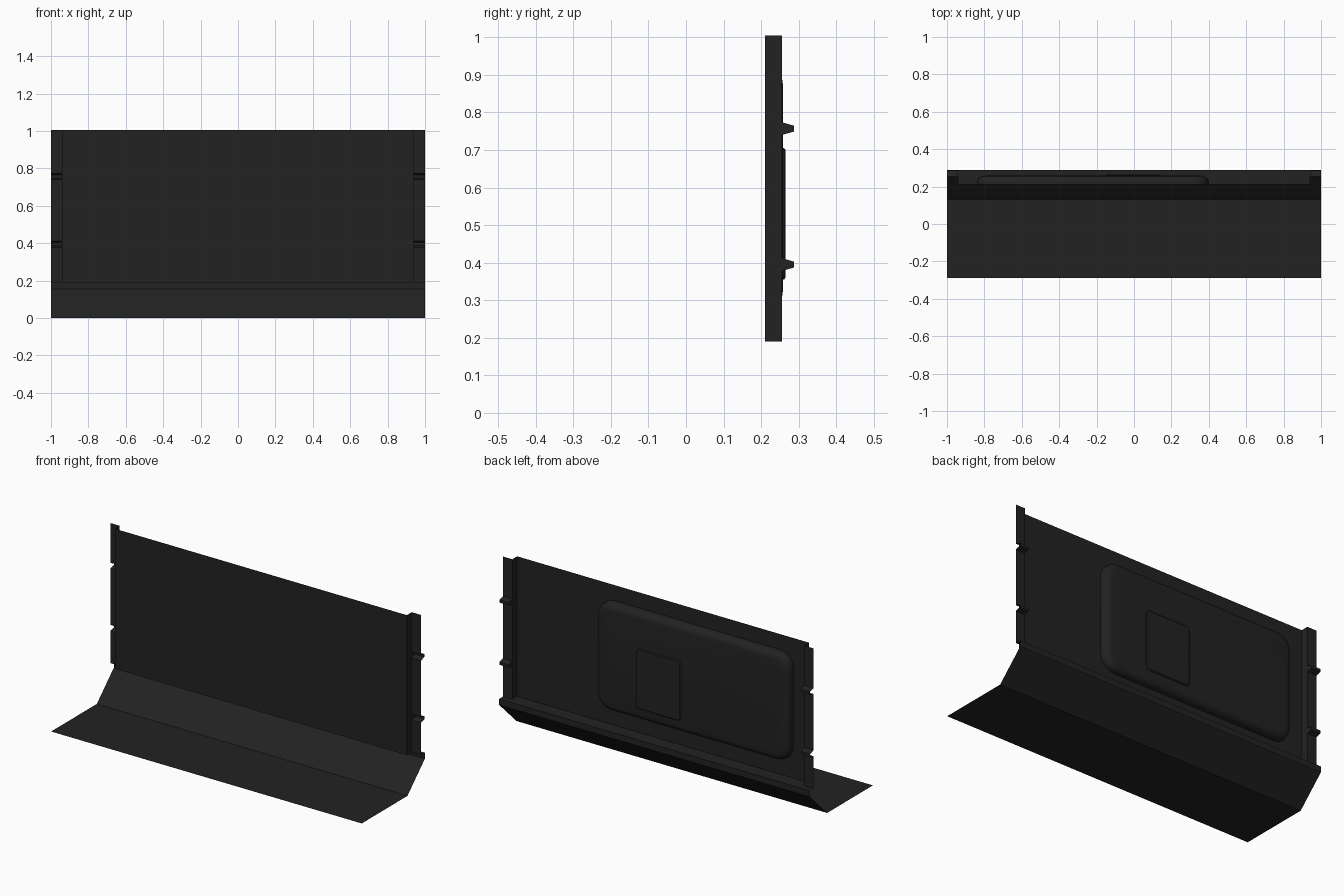
import bpy, bmesh, math

old = bpy.data.objects.get("Cube")
if old:
    bpy.data.objects.remove(old, do_unlink=True)

COLOR = (0.016, 0.016, 0.016, 1)
mat = bpy.data.materials.new("charcoal")
mat.use_nodes = True
mat.diffuse_color = COLOR
bsdf = mat.node_tree.nodes["Principled BSDF"]
bsdf.inputs["Base Color"].default_value = COLOR

# Main dimensions
HALF, INNER = 1.0, 0.94
WALL_Y, FLANGE_Y, TAB_Y, REAR_Y = 0.21, 0.255, 0.287, 0.29
BASE_Z, TOP_Z = 0.19, 1.005


def finish(name, bm, smooth=False):
    mesh = bpy.data.meshes.new(name)
    bm.to_mesh(mesh)
    bm.free()
    obj = bpy.data.objects.new(name, mesh)
    bpy.context.collection.objects.link(obj)
    mesh.materials.append(mat)
    if smooth:
        bpy.ops.object.select_all(action='DESELECT')
        obj.select_set(True)
        bpy.context.view_layer.objects.active = obj
        bpy.ops.object.shade_smooth_by_angle(angle=math.radians(35))
    return obj


def sheet(name, path, x0, x1):
    """Thin sheet: a (y, z) path swept along x."""
    bm = bmesh.new()
    rows = [[bm.verts.new((x, y, z)) for x in (x0, x1)] for y, z in path]
    for a, b in zip(rows, rows[1:]):
        bm.faces.new((a[0], a[1], b[1], b[0]))
    return finish(name, bm)


def plate(name, points):
    """Single flat polygon."""
    bm = bmesh.new()
    bm.faces.new([bm.verts.new(p) for p in points])
    return finish(name, bm)


def rounded_rect(x0, x1, z0, z1, r, y, steps=6):
    pts = []
    corners = [(x1 - r, z1 - r), (x0 + r, z1 - r), (x0 + r, z0 + r), (x1 - r, z0 + r)]
    for i, (cx, cz) in enumerate(corners):
        for s in range(steps + 1):
            a = math.pi / 2 * (i + s / steps)
            pts.append((cx + r * math.cos(a), y, cz + r * math.sin(a)))
    return pts


def raised_pad(name, x0, x1, z0, z1, r, layers):
    """Rounded pad on the back, lofted through (inset, y) layers."""
    bm = bmesh.new()
    loops = [[bm.verts.new(p) for p in
              rounded_rect(x0 + i, x1 - i, z0 + i, z1 - i, r - i, y)] for i, y in layers]
    for a, b in zip(loops, loops[1:]):
        for k in range(len(a)):
            n = (k + 1) % len(a)
            bm.faces.new((a[k], a[n], b[n], b[k]))
    bm.faces.new(loops[-1])
    bmesh.ops.recalc_face_normals(bm, faces=bm.faces)
    return finish(name, bm, True)


# Main wall, floor flap with sloped riser and rear lip
sheet("back_wall", [(WALL_Y, BASE_Z), (WALL_Y, TOP_Z)], -INNER, INNER)
sheet("floor_flap", [(-REAR_Y, 0), (0.13, 0), (REAR_Y, 0.155), (REAR_Y, BASE_Z)], -HALF, HALF)

# Ledge behind the wall, notched around the side flanges
ledge = [(HALF, REAR_Y), (HALF, FLANGE_Y), (INNER, FLANGE_Y), (INNER, WALL_Y)]
outline = ledge + [(-x, y) for x, y in reversed(ledge)]
plate("rear_ledge", [(x, y, BASE_Z) for x, y in reversed(outline)])

# Side flanges with two pressed grooves each
edge = [(FLANGE_Y, BASE_Z)]
for zc in (0.395, 0.757):
    edge += [(FLANGE_Y, zc - 0.017), (TAB_Y, zc - 0.008),
             (TAB_Y, zc + 0.008), (FLANGE_Y, zc + 0.017)]
edge.append((FLANGE_Y, TOP_Z))
for label, side in (("left", 1), ("right", -1)):
    xs = sorted((side * INNER, side * HALF))
    sheet(label + "_flange", edge, *xs)
    web = [(WALL_Y, TOP_Z), (WALL_Y, BASE_Z)] + edge
    plate(label + "_side_web", [(side * INNER, y, z) for y, z in web[::side]])

# Raised panel on the back and the small plate on top of it
curve = [(0.04 * (1 - math.cos(a)), 0.222 + 0.036 * math.sin(a))
         for a in (math.pi / 2 * k / 5 for k in range(6))]
raised_pad("rear_panel", -0.84, 0.40, 0.285, 0.915, 0.09, [(0, WALL_Y)] + curve)
raised_pad("rear_plate", -0.15, 0.14, 0.355, 0.705, 0.025,
           [(0, 0.257), (0, 0.261), (0.005, 0.265)])
